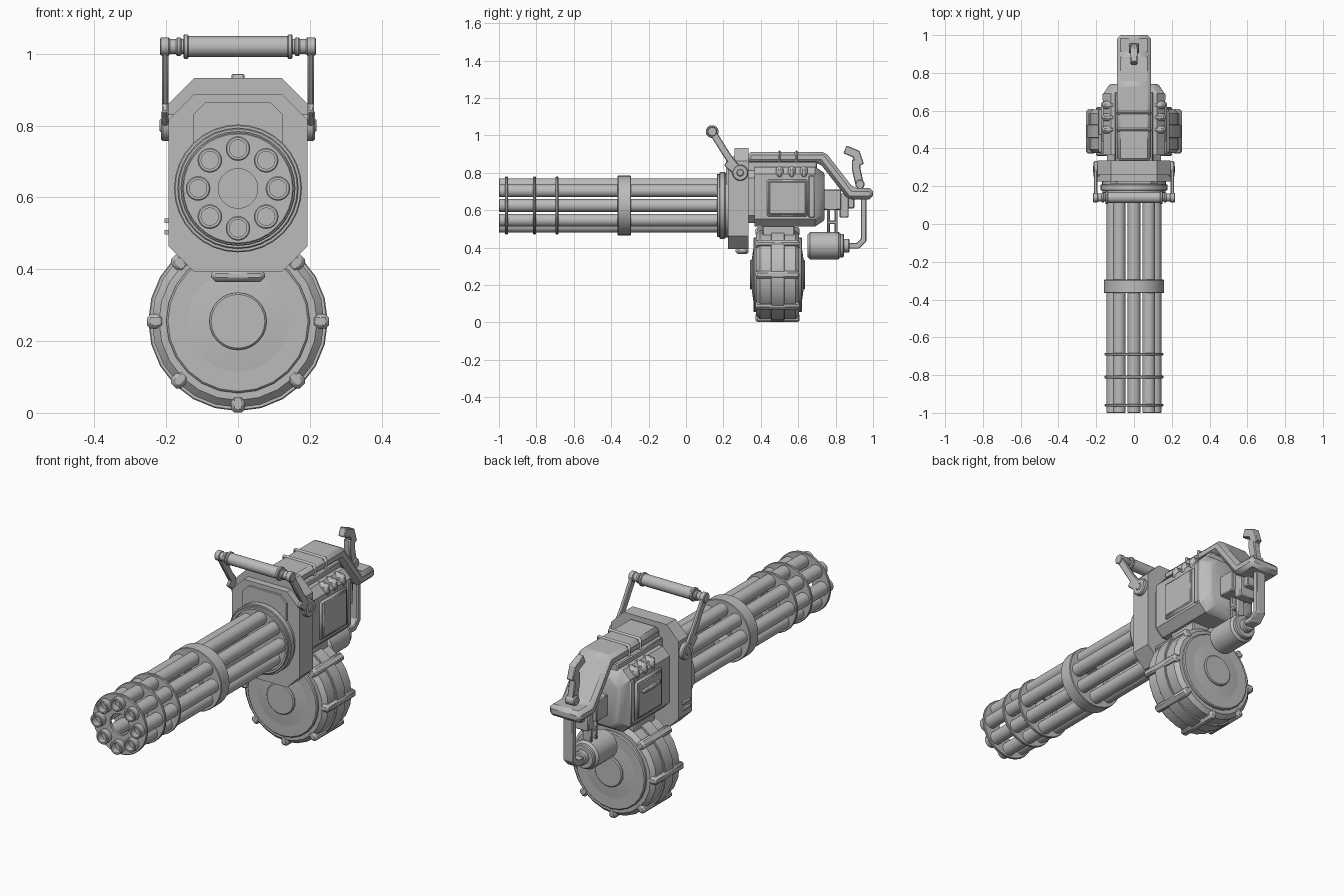
import bpy, bmesh, math
from mathutils import Matrix, Vector

cube = bpy.data.objects.get("Cube")
if cube:
    bpy.data.objects.remove(cube, do_unlink=True)

metal = bpy.data.materials.new("gunmetal_grey")
metal.use_nodes = True
grey = (.5, .5, .5, 1)
metal.diffuse_color = grey
metal.node_tree.nodes["Principled BSDF"].inputs["Base Color"].default_value = grey

parts = []
sides = {"left": 1, "right": -1}
barrel_axis = Vector((0, 0, .625))
drum_centre = Vector((0, .49, .255))
pivot = Vector((0, .29, .8))
grip = Vector((0, .14, 1.02))
motor = Vector((0, .75, .41))


def skin(name, rings, closed=False, bevel=0):
    """Join matching rings of points; cap the ends unless closed."""
    bm = bmesh.new()
    rows = [[bm.verts.new(point) for point in ring] for ring in rings]
    pairs = list(zip(rows, rows[1:]))
    if closed:
        pairs.append((rows[-1], rows[0]))
    else:
        bm.faces.new(rows[0])
        bm.faces.new(rows[-1])
    for near, far in pairs:
        for i in range(len(near)):
            bm.faces.new((near[i - 1], near[i], far[i], far[i - 1]))
    bmesh.ops.recalc_face_normals(bm, faces=bm.faces)
    mesh = bpy.data.meshes.new(name)
    bm.to_mesh(mesh)
    bm.free()
    mesh.materials.append(metal)
    part = bpy.data.objects.new(name, mesh)
    bpy.context.collection.objects.link(part)
    if bevel:
        modifier = part.modifiers.new("bevel", 'BEVEL')
        modifier.width = bevel
        modifier.limit_method = 'ANGLE'
    parts.append(part)
    return part


def turn(name, profile, centre, along='y', segments=32, closed=False):
    """Turn (radius, distance) pairs about an axis through the centre."""
    rings = []
    for radius, distance in profile:
        ring = []
        for i in range(segments):
            angle = math.tau * i / segments
            u, v = radius * math.cos(angle), radius * math.sin(angle)
            offset = (u, distance, v) if along == 'y' else (distance, u, v)
            ring.append(centre + Vector(offset))
        rings.append(ring)
    return skin(name, rings, closed)


def cylinder(name, radius, start, end, centre, along='y', chamfer=.005, slope=1, segments=32):
    rim = radius - chamfer * slope
    profile = ((rim, start), (radius, start + chamfer), (radius, end - chamfer), (rim, end))
    return turn(name, profile, centre, along, segments)


def tube(name, outer, inner, start, end, centre):
    edge = .003
    profile = ((inner, start), (outer - edge, start), (outer, start + edge),
               (outer, end - edge), (outer - edge, end), (inner, end))
    return turn(name, profile, centre, closed=True)


def octagon(width, bottom, top, chamfer, y):
    """Upright rectangle with cut corners, width measured from the middle."""
    inner = width - chamfer
    right = [(inner, bottom), (width, bottom + chamfer), (width, top - chamfer), (inner, top)]
    outline = right + [(-x, z) for x, z in reversed(right)]
    return [(x, y, z) for x, z in outline]


def plate(name, width, bottom, top, chamfer, front, back):
    return skin(name, [octagon(width, bottom, top, chamfer, y) for y in (front, back)])


def box(name, x, y, z, bevel=.005):
    rings = [[(a, y[0], z[0]), (a, y[1], z[0]), (a, y[1], z[1]), (a, y[0], z[1])] for a in x]
    return skin(name, rings, bevel=bevel)


def block(name, width, y, z, bevel=.005):
    return box(name, (-width, width), y, z, bevel)


def strip(name, path, thickness, x, bevel=.004):
    """Bend a bar of even thickness along (y, z) points with mitred corners."""
    path = [Vector(point) for point in path]
    upper, lower = [], []
    for i, point in enumerate(path):
        before = (point - path[max(i - 1, 0)]).normalized()
        after = (path[min(i + 1, len(path) - 1)] - point).normalized()
        along = (before + after).normalized()
        reach = thickness / 2 / max(along.dot(before), along.dot(after))
        normal = Vector((-along.y, along.x)) * reach
        upper.append(point + normal)
        lower.append(point - normal)
    outline = upper + lower[::-1]
    return skin(name, [[(a, p.x, p.y) for p in outline] for a in x], bevel=bevel)


# Rotating barrels, held in three thin clamps and one wide one
barrel_count = 8
for i in range(barrel_count):
    around = Matrix.Rotation(math.tau * i / barrel_count, 3, 'Y')
    tube(f"barrel_{i + 1}", .034, .024, -1, .2, barrel_axis + around @ Vector((.111, 0, 0)))
for i, y in enumerate((-.96, -.81, -.69)):
    tube(f"thin_clamp_{i + 1}", .155, .055, y - .007, y + .007, barrel_axis)
tube("wide_clamp", .16, .055, -.365, -.295, barrel_axis)

# Bearing in front of the receiver
cylinder("bearing_seat", .17, .185, .24, barrel_axis)
tube("bearing_lip", .168, .155, .165, .2, barrel_axis)
tube("bearing_collar", .178, .16, .178, .21, barrel_axis)

# Front shroud
plate("shroud_back", .193, .393, .932, .07, .26, .335)
plate("shroud_front", .193, .393, .887, .07, .225, .27)
plate("shroud_panel", .125, .5, .865, .035, .213, .23)
block("shroud_tongue", .075, (.265, .335), (.365, .4), .012)
for i, z in enumerate((.503, .535)):
    box(f"shroud_pin_{i + 1}", (-.205, -.16), (.25, .31), (z - .006, z + .006), 0)

# Receiver body, tapered at the rear by insetting its outline
sections = ((.33, .02), (.365, .02), (.365, 0), (.69, 0), (.735, .03), (.74, .04))
skin("receiver_body", [octagon(.163 - inset, .512 + inset, .832 - inset, .04, y) for y, inset in sections])
block("spine_base", .1, (.33, .7), (.8, .86))
block("rear_band", .168, (.655, .69), (.56, .785))
for side, s in sides.items():
    for i in range(3):
        y = .5 + .065 * i
        box(f"cooling_rib_{side}_{i + 1}", (s * .1, s * .17), (y - .02, y + .02), (.77, .835), .014)
    box(f"side_panel_{side}", (s * .14, s * .172), (.43, .655), (.562, .768), .012)
    box(f"side_panel_face_{side}", (s * .15, s * .176), (.445, .64), (.577, .753))
box("charging_bar", (-.19, -.16), (.47, .61), (.695, .715))

# Top spine sloping down to the rear plate
strip("top_spine", ((.33, .882), (.73, .882), (.88, .688), (1, .688)), .06, (-.09, .09), .018)
for i, y in enumerate((.5, .59)):
    block(f"spine_band_{i + 1}", .095, (y - .009, y + .009), (.845, .92), .015)

# Rear blocks
block("rear_block_large", .07, (.73, .83), (.6, .71))
block("rear_block_small", .05, (.82, .87), (.56, .69))
block("rear_block_end", .03, (.86, .9), (.61, .68))

# Thumb trigger
strip("trigger_lever", ((.93, .73), (.91, .82), (.91, .87)), .045, (-.018, .018))
strip("trigger_head", ((.93, .84), (.91, .9), (.85, .925)), .045, (-.018, .018))
cylinder("trigger_pivot", .025, -.027, .027, Vector((0, .93, .738)), 'x')

# Motor hung under the rear, with its strap
cylinder("motor", .073, -.1, .08, motor, chamfer=.014)
cylinder("motor_collar", .062, .07, .095, motor)
cylinder("motor_cap", .036, .08, .125, motor)
strip("rear_strap", ((.95, .67), (.95, .44), (.92, .41), (.86, .41)), .03, (-.028, .028))
for i, y in enumerate((.762, .803)):
    block(f"motor_hanger_{i + 1}", .025, (y - .008, y + .008), (.47, .61))
block("motor_hanger_bridge", .025, (.755, .81), (.525, .545))

# Carry handle
cylinder("handle_rod", .021, -.2, .2, grip, 'x')
cylinder("handle_grip", .029, -.15, .15, grip, 'x')
for side, s in sides.items():
    for name, radius, inner, outer in (("grip_ring", .034, .138, .152), ("grip_stop", .026, .158, .172),
                                       ("handle_knob", .025, .19, .217)):
        cylinder(f"{name}_{side}", radius, *sorted((s * inner, s * outer)), grip, 'x', chamfer=.003)
    width = (s * .194, s * .212)
    strip(f"handle_arm_{side}", (grip.yz, (.225, .885), pivot.yz), .038, width)
    strip(f"handle_arm_root_{side}", ((.22, .86), pivot.yz), .055, width)
    cylinder(f"handle_pivot_{side}", .043, *sorted((s * .17, s * .214)), pivot, 'x')
    cylinder(f"pivot_bolt_{side}", .02, *sorted((s * .2, s * .218)), pivot, 'x')

# Ammunition drum, the same front and back
for name, radius, half, chamfer, slope in (("belt", .25, .036, .003, 1), ("body", .24, .115, .02, 1),
                                           ("shoulder", .2, .13, .005, 1), ("cover", .19, .137, .014, 7),
                                           ("hub", .08, .147, .005, 1)):
    cylinder(f"drum_{name}", radius, -half, half, drum_centre, chamfer=chamfer, slope=slope, segments=24)
clip_count = 8
for i in range(clip_count):
    clip = block(f"drum_clip_{i + 1}", .02, (-.118, .118), (.205, .254), .01)
    around = Matrix.Rotation(math.tau * i / clip_count, 4, 'Y')
    clip.data.transform(Matrix.Translation(drum_centre) @ around)
block("drum_feed_neck", .11, (.41, .58), (.44, .53))

# Smooth shading with sharp edges kept
for part in parts:
    part.select_set(True)
bpy.context.view_layer.objects.active = parts[0]
bpy.ops.object.shade_smooth_by_angle(angle=math.radians(30))
